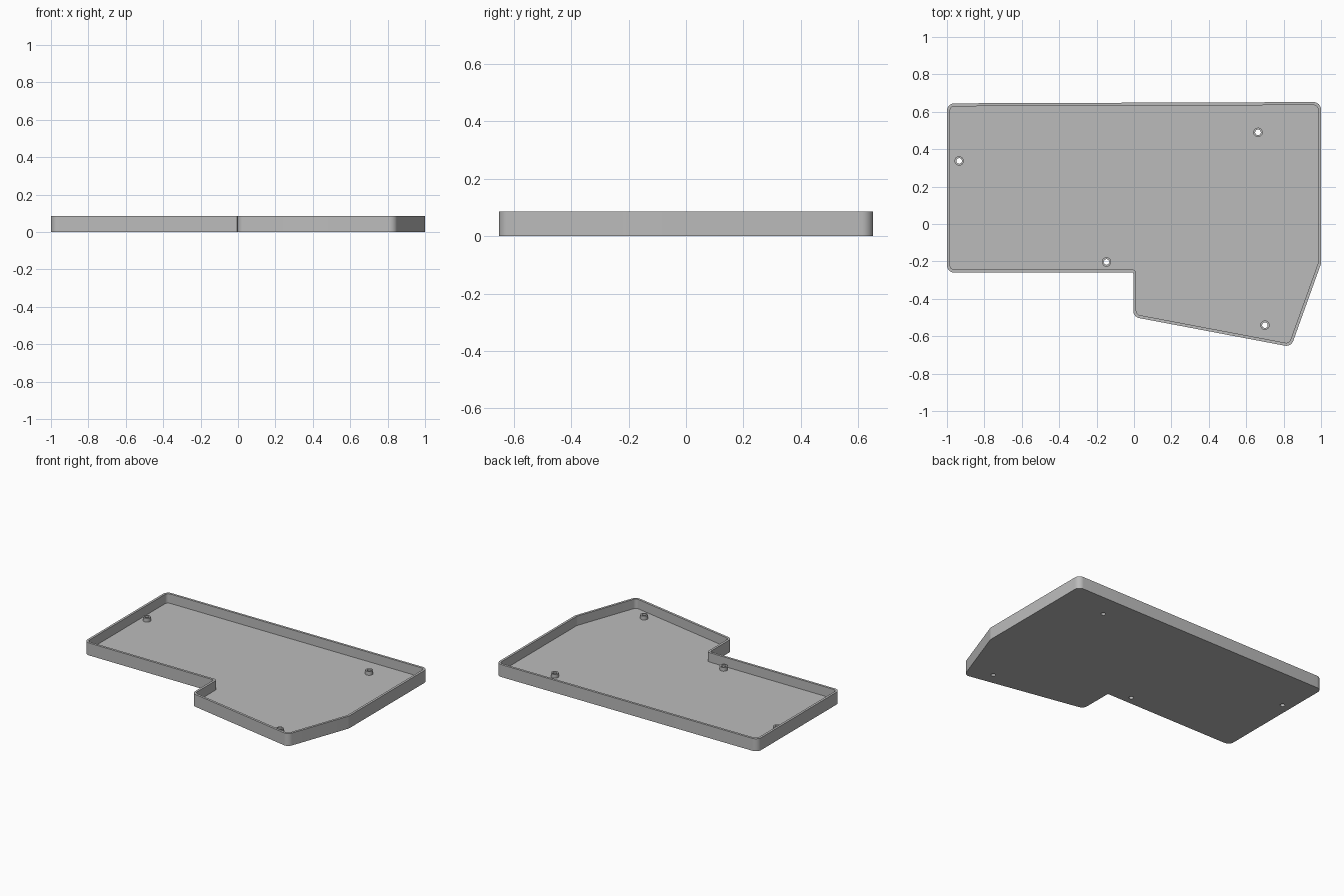
import bpy, bmesh, math
from mathutils import Vector

if "Cube" in bpy.data.objects:
    bpy.data.objects.remove(bpy.data.objects["Cube"])

HEIGHT, FLOOR, WALL = 0.086, 0.021, 0.016
BOSS_TOP, BOSS_R, HOLE_R = 0.047, 0.025, 0.015

# Outline corners, counter-clockwise: x, y, corner radius
OUTLINE = [(-1, -0.26, 0.04), (-0.004, -0.26, 0.004), (-0.004, -0.497, 0.04),
           (0.84, -0.657, 0.04), (1, -0.212, 0.04), (1, 0.652, 0.04), (-1, 0.645, 0.04)]
SCREWS = [(-0.935, 0.337), (0.663, 0.49), (-0.147, -0.203), (0.7, -0.541)]

grey = bpy.data.materials.new("grey plastic")
grey.use_nodes = True
COLOUR = (0.5, 0.5, 0.5, 1)
grey.diffuse_color = COLOUR
grey.node_tree.nodes["Principled BSDF"].inputs["Base Color"].default_value = COLOUR


def rounded(inset, steps=8):
    """Outline with rounded corners, moved inwards by inset."""
    pts = []
    for i, (x, y, r) in enumerate(OUTLINE):
        p = Vector((x, y))
        a = (Vector(OUTLINE[i - 1][:2]) - p).normalized()
        b = (Vector(OUTLINE[(i + 1) % len(OUTLINE)][:2]) - p).normalized()
        convex = a.cross(b) < 0
        half = a.angle(b) / 2
        centre = p + (a + b).normalized() * r / math.sin(half)
        radius = r - inset if convex else r + inset
        start = Vector((-a.y, a.x)) if convex else Vector((a.y, -a.x))
        start = -start if start.dot(a + b) > 0 else start
        turn = (math.pi - 2 * half) * (1 if convex else -1)
        ang = math.atan2(start.y, start.x)
        for k in range(steps + 1):
            t = ang + turn * k / steps
            pts.append(centre + radius * Vector((math.cos(t), math.sin(t))))
    return pts


def circle(x, y, r, n=32):
    return [Vector((x + r * math.cos(math.tau * k / n), y + r * math.sin(math.tau * k / n)))
            for k in range(n)]


def ring(bm, pts, z):
    vs = [bm.verts.new((p.x, p.y, z)) for p in pts]
    for i, v in enumerate(vs):
        bm.edges.new((vs[i - 1], v))
    return vs


def bridge(bm, a, b):
    for i in range(len(a)):
        bm.faces.new((a[i - 1], a[i], b[i], b[i - 1]))


def fill(bm, rings):
    edges = [bm.edges.get((vs[i - 1], vs[i])) for vs in rings for i in range(len(vs))]
    bmesh.ops.triangle_fill(bm, use_beauty=True, use_dissolve=False, edges=edges,
                            normal=(0, 0, 1))


def finish(bm, name):
    bmesh.ops.recalc_face_normals(bm, faces=bm.faces[:])
    mesh = bpy.data.meshes.new(name)
    bm.to_mesh(mesh)
    bm.free()
    mesh.materials.append(grey)
    obj = bpy.data.objects.new(name, mesh)
    bpy.context.collection.objects.link(obj)
    bpy.ops.object.select_all(action="DESELECT")
    obj.select_set(True)
    bpy.context.view_layer.objects.active = obj
    bpy.ops.object.shade_smooth_by_angle(angle=math.radians(30))


# Tray: outer wall, rim, inner wall and a floor pierced by screw holes
bm = bmesh.new()
outer, inner = rounded(0), rounded(WALL)
shell = [ring(bm, outer, 0), ring(bm, outer, HEIGHT),
         ring(bm, inner, HEIGHT), ring(bm, inner, FLOOR)]
for low, high in zip(shell, shell[1:]):
    bridge(bm, low, high)
under = [ring(bm, circle(x, y, HOLE_R), 0) for x, y in SCREWS]
above = [ring(bm, circle(x, y, HOLE_R), FLOOR) for x, y in SCREWS]
for low, high in zip(under, above):
    bridge(bm, low, high)
fill(bm, [shell[0]] + under)
fill(bm, [shell[3]] + above)
finish(bm, "tray")

# Hollow mounting bosses standing on the floor
for n, (x, y) in enumerate(SCREWS, 1):
    bm = bmesh.new()
    wide, narrow = circle(x, y, BOSS_R), circle(x, y, HOLE_R)
    tube = [ring(bm, wide, FLOOR), ring(bm, wide, BOSS_TOP),
            ring(bm, narrow, BOSS_TOP), ring(bm, narrow, FLOOR)]
    for low, high in zip(tube, tube[1:]):
        bridge(bm, low, high)
    finish(bm, f"mounting_boss_{n}")
